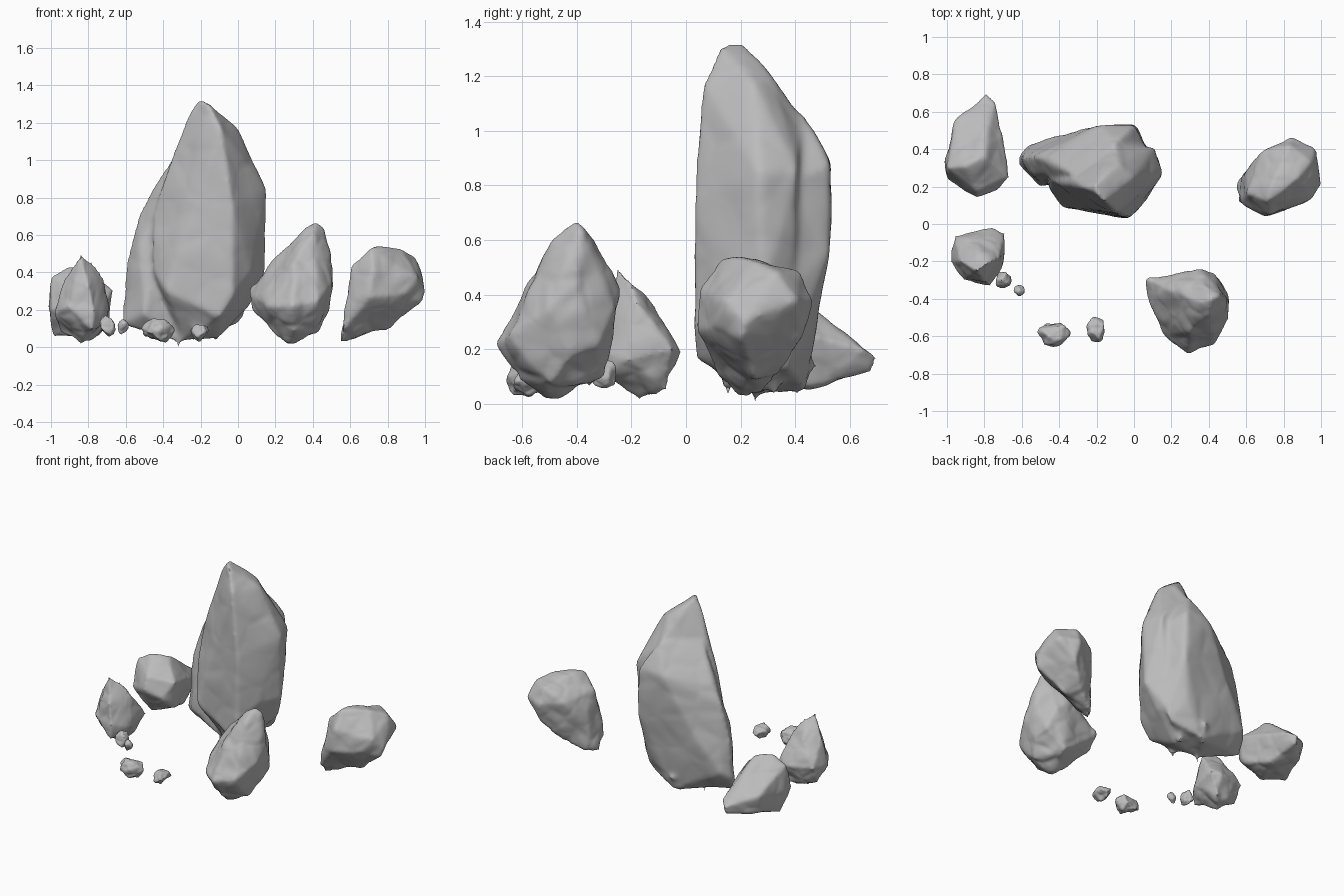
import bpy
import bmesh
import random
from mathutils import Vector, noise

random.seed(4)
cube = bpy.data.objects.get("Cube")
if cube:
    bpy.data.objects.remove(cube, do_unlink=True)

stone = bpy.data.materials.new("grey stone")
stone.use_nodes = True
grey = (0.5, 0.5, 0.5, 1)
stone.diffuse_color = grey
stone.node_tree.nodes["Principled BSDF"].inputs["Base Color"].default_value = grey


def add_hull(bm, points):
    """Add the convex hull of the points as one solid chunk."""
    verts = [bm.verts.new(p) for p in points]
    result = bmesh.ops.convex_hull(bm, input=verts)
    loose = {v for v in result["geom_interior"] + result["geom_unused"]
             if isinstance(v, bmesh.types.BMVert)}
    bmesh.ops.delete(bm, geom=list(loose), context="VERTS")


def make_rock(name, chunks, voxel=0.012, rough=0.01, freq=8, soften=5):
    """Fuse the chunks, soften their edges and weather the surface."""
    bm = bmesh.new()
    for points in chunks:
        add_hull(bm, points)
    bmesh.ops.recalc_face_normals(bm, faces=bm.faces)
    mesh = bpy.data.meshes.new(name)
    bm.to_mesh(mesh)
    bm.free()
    rock = bpy.data.objects.new(name, mesh)
    bpy.context.collection.objects.link(rock)

    remesh = rock.modifiers.new("fuse", "REMESH")
    remesh.mode = "VOXEL"
    remesh.voxel_size = voxel
    smooth = rock.modifiers.new("soften", "SMOOTH")
    smooth.factor = 0.5
    smooth.iterations = soften
    graph = bpy.context.evaluated_depsgraph_get()
    baked = bpy.data.meshes.new_from_object(rock.evaluated_get(graph))
    rock.modifiers.clear()
    rock.data = baked

    # chipped weathering: broad lumps plus cell-shaped dents, rougher at the foot
    bm = bmesh.new()
    bm.from_mesh(baked)
    bm.normal_update()
    moves = []
    for v in bm.verts:
        lump = noise.noise(v.co * freq)
        cell = noise.voronoi(v.co * freq)[0]
        chip = min(cell[1] - cell[0], 0.4) - 0.2
        foot = 1 + max(0, 1 - v.co.z / 0.2)
        moves.append(v.normal * rough * foot * (lump + chip))
    for v, move in zip(bm.verts, moves):
        v.co += move
    bmesh.ops.smooth_vert(bm, verts=bm.verts, factor=0.5,
                          use_axis_x=True, use_axis_y=True, use_axis_z=True)
    bm.to_mesh(baked)
    bm.free()
    baked.materials.clear()
    baked.materials.append(stone)

    bpy.ops.object.select_all(action="DESELECT")
    rock.select_set(True)
    bpy.context.view_layer.objects.active = rock
    bpy.ops.object.shade_smooth_by_angle(angle=0.7)


def cm(*points):
    return [Vector(p) / 100 for p in points]


# Tall standing rock: a front slab leaning on a rear slab
front_slab = cm(
    (-21, 21, 133), (-20, 16, 133), (-16, 12, 131), (-26, 19, 126),
    (-9, 6, 117), (0, 25, 117), (-8, 32, 120), (-33, 24, 107),
    (15, 27, 84), (11, 41, 85), (-10, 42, 106), (-3, 3, 74),
    (-34, 12, 62), (-46, 23, 70), (-46, 19, 42), (15, 28, 41),
    (7, 13, 40), (-3, 3, 27), (-38, 9, 30), (-10, 4, 16),
    (6, 30, 22), (5, 38, 22), (-11, 28, 5), (-30, 25, 3), (-20, 40, 8))
rear_slab = cm(
    (-46, 36, 82), (-32, 26, 106), (-62, 36, 21), (-59, 35, 47),
    (-62, 32, 12), (-57, 42, 25), (-53, 36, 71), (-53, 26, 55),
    (-42, 47, 45), (-18, 53, 88), (0, 53, 88), (-10, 43, 107),
    (7, 40, 82), (1, 53, 57), (7, 38, 40), (-6, 47, 26),
    (-20, 44, 5), (-50, 20, 18), (-34, 24, 3), (3, 37, 14))
# Broken spurs under the foot
spurs = [cm((x - 7, y, 15), (x + 7, y - 5, 15), (x + 4, y + 8, 15), (x, y, z))
         for x, y, z in ((-32, 25, -3), (-20, 15, 3), (-12, 32, 2), (-24, 41, 3))]
make_rock("standing_rock", [front_slab, rear_slab] + spurs,
          voxel=0.014, rough=0.008, freq=5, soften=7)

# Rock at the back on the model's right
make_rock("back_right_rock", [cm(
    (-91, 31, 43), (-80, 36, 42), (-100, 30, 38), (-96, 55, 24),
    (-89, 58, 24), (-79, 70, 17), (-79, 68, 12), (-74, 65, 20),
    (-80, 47, 35), (-70, 46, 25), (-67, 25, 31), (-72, 18, 20),
    (-84, 14, 25), (-84, 17, 34), (-100, 24, 20), (-101, 35, 20),
    (-99, 35, 6), (-95, 53, 12), (-75, 48, 6), (-85, 25, 5),
    (-70, 28, 12))])

# Pointed rock at the front on the model's right
make_rock("front_right_rock", [cm(
    (-84, -25, 49), (-78, -21, 46), (-93, -20, 37), (-72, -18, 37),
    (-84, -11, 36), (-76, -2, 19), (-69, -5, 20), (-96, -6, 20),
    (-98, -20, 18), (-91, -30, 22), (-77, -33, 20), (-69, -21, 16),
    (-78, -32, 10), (-84, -17, 2), (-76, -7, 5), (-95, -12, 8),
    (-80, -31, 33))], voxel=0.01, rough=0.01, freq=10)

# Peaked rock at the front on the model's left
make_rock("front_left_rock", [cm(
    (42, -40, 67), (46, -38, 63), (36, -42, 64), (40, -48, 61),
    (38, -33, 60), (18, -35, 47), (6, -29, 31), (6, -37, 28),
    (8, -35, 20), (35, -24, 42), (43, -26, 35), (51, -40, 42),
    (51, -50, 35), (43, -65, 25), (29, -69, 22), (16, -60, 22),
    (12, -50, 27), (30, -57, 46), (26, -50, 2), (43, -50, 7),
    (49, -42, 17), (47, -32, 21), (30, -61, 8), (33, -30, 10),
    (15, -42, 11))], rough=0.013, freq=8)

# Blocky rock on the model's left
make_rock("left_rock", [cm(
    (71, 12, 53), (75, 25, 53), (87, 24, 53), (95, 33, 48),
    (83, 42, 49), (97, 40, 38), (84, 47, 38), (61, 16, 44),
    (68, 38, 40), (60, 25, 33), (101, 22, 30), (98, 20, 24),
    (96, 14, 38), (72, 5, 42), (62, 8, 25), (71, 4, 27),
    (89, 10, 28), (55, 19, 3), (56, 12, 10), (60, 27, 4),
    (81, 25, 10), (75, 35, 12), (85, 43, 25), (57, 26, 14))])


# Pebbles scattered along the front
def pebble(name, centre, size):
    points = []
    for _ in range(26):
        d = Vector([random.gauss(0, 1) for _ in range(3)]).normalized()
        points.append(Vector(centre) + Vector([a * b * 0.56 for a, b in zip(d, size)]))
    make_rock(name, [points], voxel=0.006, rough=0.005, freq=25, soften=2)


pebble("pebble_inner", (-0.7, -0.3, 0.11), (0.08, 0.1, 0.11))
pebble("pebble_tiny", (-0.615, -0.36, 0.105), (0.06, 0.06, 0.08))
pebble("pebble_wide", (-0.43, -0.585, 0.09), (0.16, 0.13, 0.13))
pebble("pebble_end", (-0.2, -0.565, 0.08), (0.1, 0.13, 0.09))
